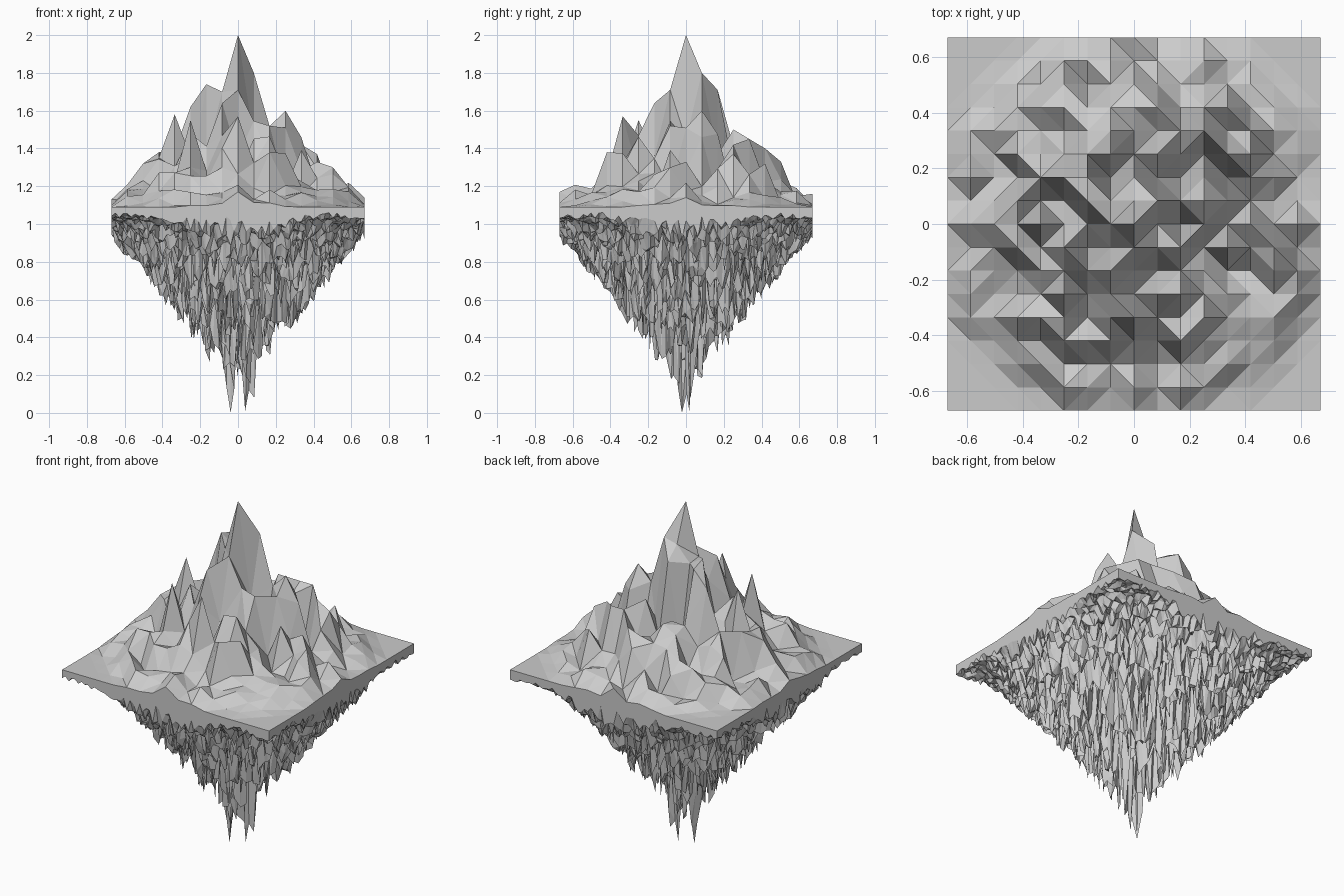
import bpy, bmesh, random, math

if "Cube" in bpy.data.objects:
    bpy.data.objects.remove(bpy.data.objects["Cube"])

random.seed(11)
HALF = 0.67      # half width of the square island
RIM = 1.06       # height where the terrain meets the rock


def grid_object(name, n, height, jitter):
    """Square height field with a vertical skirt that meets the rim height."""
    bm = bmesh.new()
    step = 2 * HALF / n
    rows = []
    for j in range(n + 1):
        row = []
        for i in range(n + 1):
            x, y = -HALF + i * step, -HALF + j * step
            z = height(i - n // 2, j - n // 2, math.hypot(x, y))
            if 0 < i < n and 0 < j < n:
                x += random.uniform(-jitter, jitter) * step
                y += random.uniform(-jitter, jitter) * step
            row.append(bm.verts.new((x, y, z)))
        rows.append(row)
    for j in range(n):
        for i in range(n):
            bm.faces.new((rows[j][i], rows[j][i + 1], rows[j + 1][i + 1], rows[j + 1][i]))
    # Fold each quad along its shorter diagonal, for angular facets
    bmesh.ops.triangulate(bm, faces=bm.faces[:], quad_method='SHORT_EDGE')
    # Skirt
    border = [e for e in bm.edges if e.is_boundary]
    new = bmesh.ops.extrude_edge_only(bm, edges=border)["geom"]
    for v in new:
        if isinstance(v, bmesh.types.BMVert):
            v.co.z = RIM
    bmesh.ops.recalc_face_normals(bm, faces=bm.faces[:])
    up = sum(f.normal.z * f.calc_area() for f in bm.faces)
    if (up > 0) != (name == "mountain_top"):
        bmesh.ops.reverse_faces(bm, faces=bm.faces[:])
    me = bpy.data.meshes.new(name)
    bm.to_mesh(me)
    bm.free()
    ob = bpy.data.objects.new(name, me)
    bpy.context.collection.objects.link(ob)
    return ob


# Main summits: grid column, grid row, height
summits = [
    (0, 0, 2.0), (1, 1, 1.80), (-2, 1, 1.74), (-2, 2, 1.71), (-1, 0, 1.70),
    (0, -1, 1.71), (-1, 1, 1.69), (-1, -2, 1.64), (-3, 2, 1.62), (3, 1, 1.60),
    (-4, 0, 1.58), (0, -4, 1.57), (0, 1, 1.78), (0, 2, 1.71),
    (-3, -3, 1.55), (2, -1, 1.52), (1, 3, 1.50), (4, 1, 1.46), (3, 4, 1.45),
    (2, 4, 1.45), (4, 3, 1.42), (1, 5, 1.40), (-5, 1, 1.38), (2, -5, 1.38),
    (5, 3, 1.37), (-6, 0, 1.32), (4, 5, 1.32), (6, -1, 1.30), (0, 6, 1.33),
    (0, -8, 1.17), (-8, 0, 1.13), (8, 0, 1.14), (0, 8, 1.16),
]
peak = {(i, j): z for i, j, z in summits}


def top_height(i, j, r):
    if (i, j) in peak:
        return peak[i, j]
    env = max(0.0, 0.88 * (1 - r / 0.74))
    if max(abs(i), abs(j)) == 8:
        env *= 0.6
    return 1.09 + env * random.uniform(0.08, 0.75)


# Hanging rock: spiky inverted cone with two long central tips
tips = {(-2, -1): 0.0, (2, 1): 0.01, (-3, -1): 0.13, (-2, 0): 0.1,
        (3, 1): 0.12, (2, 0): 0.11, (4, 1): 0.08, (0, 0): 0.3, (0, 1): 0.26, (0, -1): 0.28}


def rock_height(i, j, r):
    if (i, j) in tips:
        return tips[i, j]
    env = 1.02 * max(0.0, 1 - r / 0.79) ** 1.12
    edge = max(abs(i), abs(j)) == 32
    low = 0.05 if edge else 0.3
    return RIM - random.uniform(0, 0.035) - env * random.uniform(low, 0.98)


grid_object("mountain_top", 16, top_height, 0.0)
grid_object("hanging_rock", 64, rock_height, 0.3)
